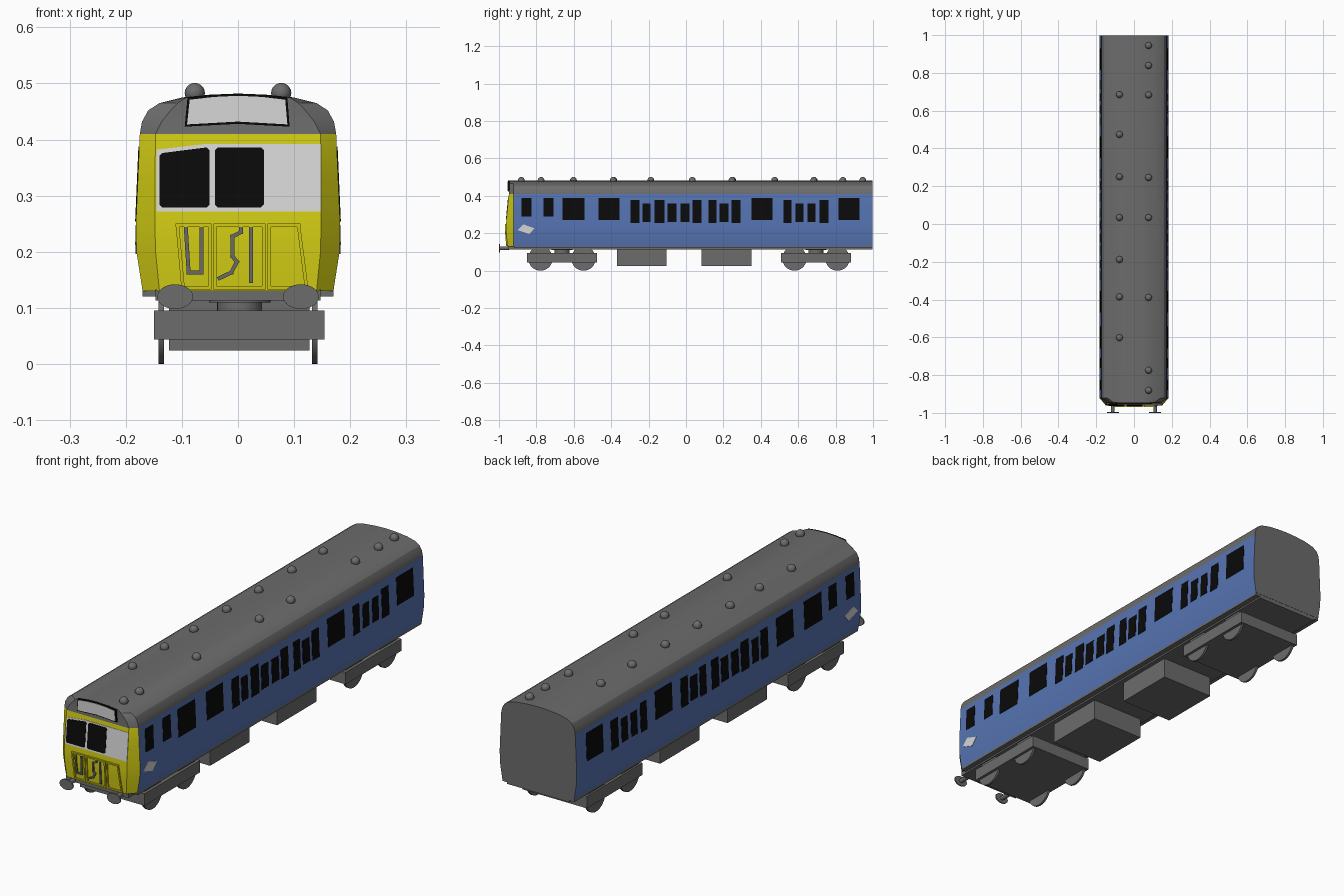
import bpy, bmesh, math
from mathutils import Vector, Matrix

if "Cube" in bpy.data.objects:
    bpy.data.objects.remove(bpy.data.objects["Cube"])


def material(name, rgb):
    m = bpy.data.materials.new(name)
    m.diffuse_color = (*rgb, 1)
    m.use_nodes = True
    m.node_tree.nodes["Principled BSDF"].inputs["Base Color"].default_value = m.diffuse_color
    return m


GREY = material("mid_grey", (0.15, 0.15, 0.15))
BLUE = material("rail_blue", (0.093, 0.175, 0.45))
YELLOW = material("warning_yellow", (0.66, 0.62, 0.007))
LIGHT = material("light_grey", (0.68, 0.68, 0.68))
BLACK = material("black", (0.003, 0.003, 0.003))


def finish(name, bm, mats, smooth=None):
    bmesh.ops.recalc_face_normals(bm, faces=bm.faces)
    me = bpy.data.meshes.new(name)
    bm.to_mesh(me)
    bm.free()
    for m in mats:
        me.materials.append(m)
    ob = bpy.data.objects.new(name, me)
    bpy.context.collection.objects.link(ob)
    if smooth:
        bpy.ops.object.select_all(action='DESELECT')
        ob.select_set(True)
        bpy.context.view_layer.objects.active = ob
        bpy.ops.object.shade_smooth_by_angle(angle=math.radians(smooth))
    return ob


def add_box(bm, x0, x1, y0, y1, z0, z1):
    mat = Matrix.Translation(((x0 + x1) / 2, (y0 + y1) / 2, (z0 + z1) / 2)) \
        @ Matrix.Diagonal((x1 - x0, y1 - y0, z1 - z0, 1))
    bmesh.ops.create_cube(bm, size=1, matrix=mat)


def add_cyl(bm, loc, r, depth, axis, segs=32, scale=(1, 1, 1)):
    rot = {'X': Matrix.Rotation(math.pi / 2, 4, 'Y'),
           'Y': Matrix.Rotation(math.pi / 2, 4, 'X'), 'Z': Matrix()}[axis]
    bmesh.ops.create_cone(bm, cap_ends=True, segments=segs, radius1=r, radius2=r, depth=depth,
                          matrix=Matrix.Translation(loc) @ Matrix.Diagonal((*scale, 1)) @ rot)


def add_plate(bm, pts, out):
    """Thin prism: outline pts pushed along the vector out."""
    out = Vector(out)
    a = [bm.verts.new(Vector(p)) for p in pts]
    b = [bm.verts.new(Vector(p) + out) for p in pts]
    bm.faces.new(a)
    bm.faces.new(b)
    for i in range(len(a)):
        j = (i + 1) % len(a)
        bm.faces.new((a[i], a[j], b[j], b[i]))


# Half cross-section: side x, height z, cab front x, cab front y
SECTION = [(.170, .13, .140, -.955), (.181, .20, .147, -.961), (.182, .25, .148, -.962),
           (.1785, .33, .148, -.9545), (.175, .41, .147, -.947), (.171, .432, .136, -.945),
           (.160, .452, .120, -.945), (.140, .465, .108, -.945), (.100, .475, .092, -.945),
           (.050, .480, .050, -.945), (0, .482, 0, -.945)]


def lerp_section(z, k):
    for a, b in zip(SECTION, SECTION[1:]):
        if z <= b[1]:
            return a[k] + (b[k] - a[k]) * (z - a[1]) / (b[1] - a[1])


def front(x, z):
    return (x, lerp_section(z, 3), z)


def side(s, y, z):
    return (s * lerp_section(z, 0), y, z)


# Body shell: cab front ring, chamfer ring, rear ring
bm = bmesh.new()
rings = []
for k in range(3):
    def point(p, s):
        if k == 0:
            return (s * p[2], p[3], p[1])
        return (s * p[0], -.922 if k == 1 else .998, p[1])
    rings.append([bm.verts.new(point(p, 1)) for p in SECTION]
                 + [bm.verts.new(point(p, -1)) for p in SECTION[-2::-1]])
n = len(rings[0])
for k in range(2):
    for i in range(n):
        j = (i + 1) % n
        f = bm.faces.new((rings[k][i], rings[k][j], rings[k + 1][j], rings[k + 1][i]))
        z = f.calc_center_median().z
        if .135 < z < .412:
            f.material_index = 2 if k == 0 else 1
for i in range(n // 2):
    r = rings[0]
    quad = [r[i], r[i + 1], r[n - 2 - i], r[n - 1 - i]]
    f = bm.faces.new(list(dict.fromkeys(quad)))
    f.material_index = 2 if f.calc_center_median().z < .412 else 0
bm.faces.new(rings[2])
finish("body_shell", bm, [GREY, BLUE, YELLOW], 22)

# Side windows: start, end, height type
BIG, DOOR, TALL, SHORT = (.27, .388), (.29, .388), (.254, .377), (.26, .36)
WINDOWS = [(-.88, -.826, DOOR), (-.762, -.709, DOOR), (-.66, -.543, BIG), (-.468, -.356, BIG),
           (-.297, -.249, TALL), (-.233, -.19, SHORT), (-.168, -.115, TALL), (-.099, -.051, SHORT),
           (-.029, .019, SHORT), (.035, .083, TALL), (.12, .163, TALL), (.179, .227, SHORT),
           (.243, .291, TALL), (.35, .463, BIG), (.521, .564, TALL), (.586, .628, SHORT),
           (.65, .692, SHORT), (.714, .762, TALL), (.816, .928, BIG)]
bm = bmesh.new()
for s in (1, -1):
    for y0, y1, (z0, z1) in WINDOWS:
        add_plate(bm, [side(s, y, z) for y, z in ((y0, z0), (y1, z0), (y1, z1), (y0, z1))],
                  (s * .0015, 0, 0))
finish("side_windows", bm, [BLACK])

# Slanted light panels near the cab
bm = bmesh.new()
for s in (1, -1):
    add_plate(bm, [side(s, y, z) for y, z in ((-.9, .217), (-.869, .247), (-.81, .227), (-.837, .196))],
              (s * .002, 0, 0))
finish("side_panels", bm, [LIGHT])

# Cab windscreen surround and windows
bm = bmesh.new()
add_plate(bm, [front(x, z) for x, z in ((-.145, .272), (.148, .272), (.148, .392), (-.06, .392), (-.145, .382))],
          (0, -.0015, 0))
finish("windscreen_surround", bm, [LIGHT])
bm = bmesh.new()
for x0, x1, ztop in ((-.14, -.051, .376), (-.041, .046, .386)):
    c = .005
    add_plate(bm, [front(x, z) for x, z in (
        (x0 + c, .279), (x1 - c, .279), (x1, .279 + c), (x1, .386 - c), (x1 - c, .386),
        (x0 + c, ztop), (x0, ztop - c), (x0, .279 + c))], (0, -.003, 0))
finish("windscreen_glass", bm, [BLACK])

# Destination box above the cab
for name, mat, g, y0, depth in (("display_frame", BLACK, 0, -.935, .018),
                                ("display_panel", LIGHT, .004, -.952, .003)):
    bm = bmesh.new()
    outline = [(-.095, .423), (0, .428), (.092, .423), (.088, .475), (.045, .480),
               (0, .482), (-.045, .480), (-.09, .475)]
    add_plate(bm, [(x * (1 - g * 11), y0, z + (g if z < .45 else -g)) for x, z in outline],
              (0, -depth, 0))
    finish(name, bm, [mat])


# Cab front ribs and pipes, drawn as thin strips
def strips(name, paths, w, depth, mat):
    bm = bmesh.new()
    for path in paths:
        for (xa, za), (xb, zb) in zip(path, path[1:]):
            d = Vector((xb - xa, zb - za)).normalized() * w / 2
            a, b = Vector((xa, za)) - d, Vector((xb, zb)) + d
            q = Vector((-d.y, d.x))
            add_plate(bm, [front(p.x, max(p.y, .13)) for p in (a + q, b + q, b - q, a - q)], (0, -depth, 0))
    finish(name, bm, [mat])


strips("cab_ribs", [[(-.108, .247), (-.098, .136), (-.05, .136), (-.05, .247), (-.108, .247)],
                    [(-.041, .247), (-.041, .136), (.046, .136), (.046, .247), (-.041, .247)],
                    [(.056, .247), (.056, .136), (.122, .136), (.108, .247), (.056, .247)]],
       .006, .007, YELLOW)
strips("cab_pipes", [[(-.093, .243), (-.088, .163), (-.065, .163), (-.065, .243)],
                     [(.005, .243), (.005, .235), (-.01, .227), (-.01, .192), (-.002, .182),
                      (-.012, .163), (-.033, .153)],
                     [(.023, .245), (.023, .148)]], .007, .006, GREY)

# Roof vents
bm = bmesh.new()
VENTS = {.077: (.945, .839, .683, .246, .034, -.389, -.775, -.881),
         -.077: (.685, .474, .25, .034, -.188, -.386, -.602)}
for x, ys in VENTS.items():
    for y in ys:
        bmesh.ops.create_uvsphere(bm, u_segments=16, v_segments=10, radius=.018,
                                  matrix=Matrix.Translation((x, y, .483)))
finish("roof_vents", bm, [GREY], 60)

# Underframe and equipment boxes
bm = bmesh.new()
add_box(bm, -.147, .147, -.95, .997, .113, .133)
for s in (1, -1):
    add_box(bm, s * .158 - .012, s * .158 + .012, -.92, .997, .12, .135)
finish("underframe", bm, [GREY])
bm = bmesh.new()
for y0, y1 in ((-.37, -.105), (.083, .35)):
    add_box(bm, -.123, .127, y0, y1, .024, .125)
finish("equipment_boxes", bm, [GREY])

# Buffers
bm = bmesh.new()
for s in (1, -1):
    add_cyl(bm, (s * .112, -.97, .12), .01, .05, 'Y', 16)
    add_cyl(bm, (s * .112, -.997, .12), .022, .006, 'Y', 32, (1.45, 1, 1))
finish("buffers", bm, [GREY], 35)

# Bogies with pivots and wheels
for name, yc, axle in (("front", -.663, .115), ("rear", .695, .115)):
    bm = bmesh.new()
    add_box(bm, -.15, .154, yc - .188, yc + .188, .044, .095)
    finish(name + "_bogie_frame", bm, [GREY])
    bm = bmesh.new()
    add_cyl(bm, (.003, yc, .104), .04, .03, 'Z')
    add_cyl(bm, (.003, yc, .114), .055, .008, 'Z')
    finish(name + "_bogie_pivot", bm, [GREY], 35)
    bm = bmesh.new()
    for dy in (-axle, axle):
        add_cyl(bm, (0, yc + dy, .065), .012, .27, 'X', 16)
        for s in (1, -1):
            add_cyl(bm, (s * .137, yc + dy, .065), .065, .01, 'X', 40)
    finish(name + "_bogie_wheels", bm, [GREY], 35)
